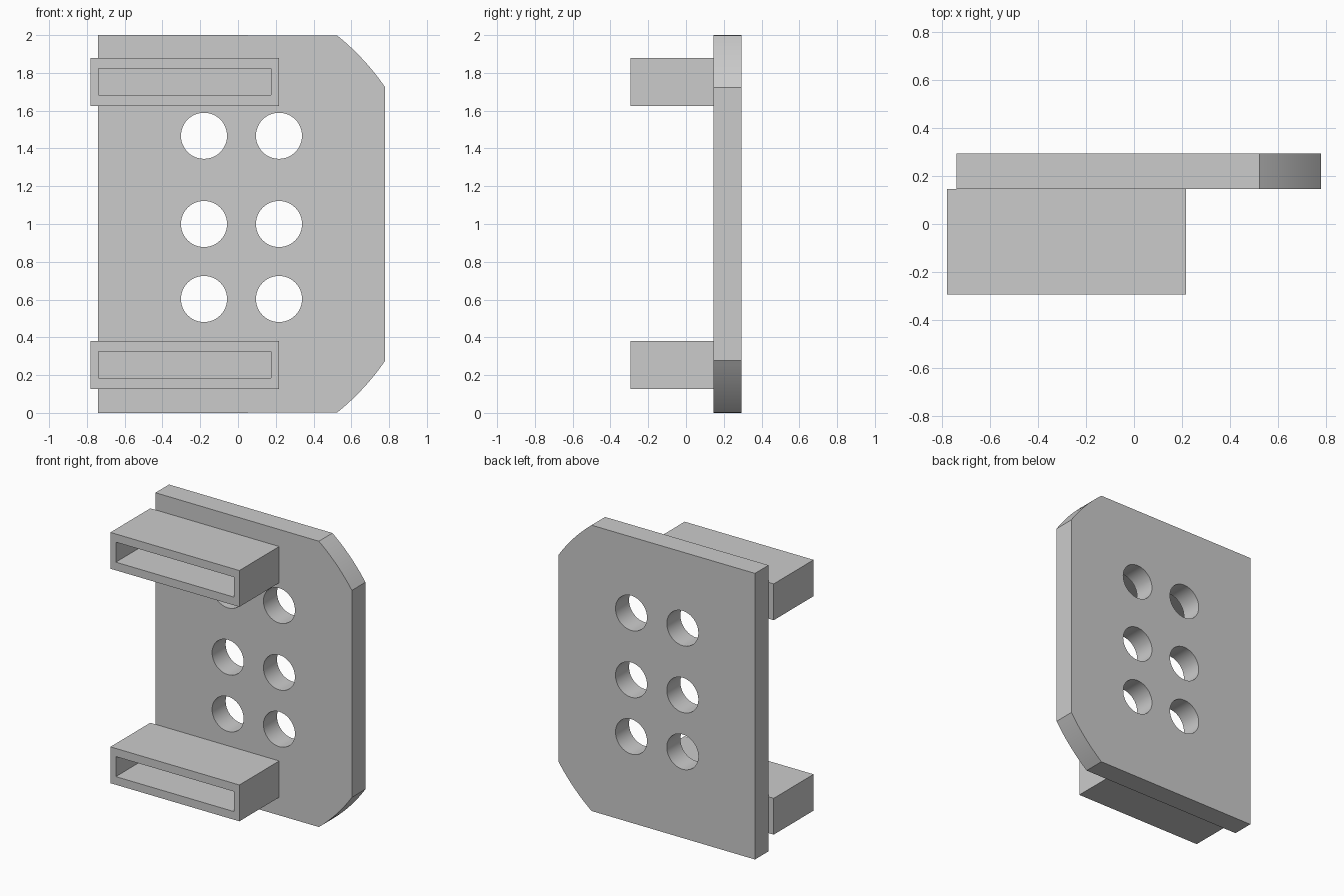
import bpy
import bmesh
from math import atan2, cos, sin, pi, radians
from mathutils import Matrix

cube = bpy.data.objects.get("Cube")
if cube:
    bpy.data.objects.remove(cube, do_unlink=True)

GREY = (0.6, 0.6, 0.6, 1.0)
grey = bpy.data.materials.new("light grey")
grey.use_nodes = True
grey.diffuse_color = GREY
grey.node_tree.nodes["Principled BSDF"].inputs["Base Color"].default_value = GREY

PLATE_FRONT, PLATE_BACK = 0.145, 0.295


def prism(name, outline, y0, y1):
    """Extrude an (x, z) outline from y0 to y1."""
    bm = bmesh.new()
    face = bm.faces.new([bm.verts.new((x, y0, z)) for x, z in outline])
    ext = bmesh.ops.extrude_face_region(bm, geom=[face])["geom"]
    moved = [v for v in ext if isinstance(v, bmesh.types.BMVert)]
    bmesh.ops.translate(bm, verts=moved, vec=(0, y1 - y0, 0))
    bmesh.ops.recalc_face_normals(bm, faces=bm.faces)
    mesh = bpy.data.meshes.new(name)
    bm.to_mesh(mesh)
    bm.free()
    mesh.materials.append(grey)
    obj = bpy.data.objects.new(name, mesh)
    bpy.context.collection.objects.link(obj)
    return obj


def rectangle(x0, x1, z0, z1):
    return [(x0, z0), (x1, z0), (x1, z1), (x0, z1)]


def arc(cx, cz, r, start, end, steps):
    angles = [start + (end - start) * i / steps for i in range(steps + 1)]
    return [(cx + r * cos(a), cz + r * sin(a)) for a in angles]


def activate(obj):
    bpy.ops.object.select_all(action="DESELECT")
    obj.select_set(True)
    bpy.context.view_layer.objects.active = obj


def cut(obj, cutter):
    """Subtract the cutter and discard it."""
    cutter.hide_render = True
    mod = obj.modifiers.new("cut", "BOOLEAN")
    mod.operation = "DIFFERENCE"
    mod.solver = "EXACT"
    mod.object = cutter
    activate(obj)
    bpy.ops.object.modifier_apply(modifier=mod.name)
    bpy.data.objects.remove(cutter, do_unlink=True)


# Back plate: straight left edge, two shallow arcs trimming the other corners
cx, cz, radius = -0.278, 1.0, 1.281
low, high = atan2(0.724, 1.058), atan2(1.0, 0.803)
outline = [(-0.74, 2.0), (-0.74, 0.0)]
outline += arc(cx, cz, radius, -high, -low, 12)
outline += arc(cx, cz, radius, low, high, 12)
plate = prism("back_plate", outline, PLATE_FRONT, PLATE_BACK)

# Six round holes through the plate
for x in (-0.18, 0.217):
    for z in (0.603, 1.0, 1.467):
        circle = arc(x, z, 0.122, 0, 2 * pi, 48)[:-1]
        cut(plate, prism("hole_cutter", circle, 0, 0.5))
activate(plate)
bpy.ops.object.shade_smooth_by_angle(angle=radians(30))

# Two rectangular sleeves, open at the front and ending on the plate
for name, z in (("lower_sleeve", 0.127), ("upper_sleeve", 1.626)):
    sleeve = prism(name, rectangle(-0.78, 0.217, z, z + 0.254), -0.295, PLATE_FRONT)
    slot = rectangle(-0.738, 0.175, z + 0.057, z + 0.197)
    cut(sleeve, prism("slot_cutter", slot, -0.5, 0.5))
